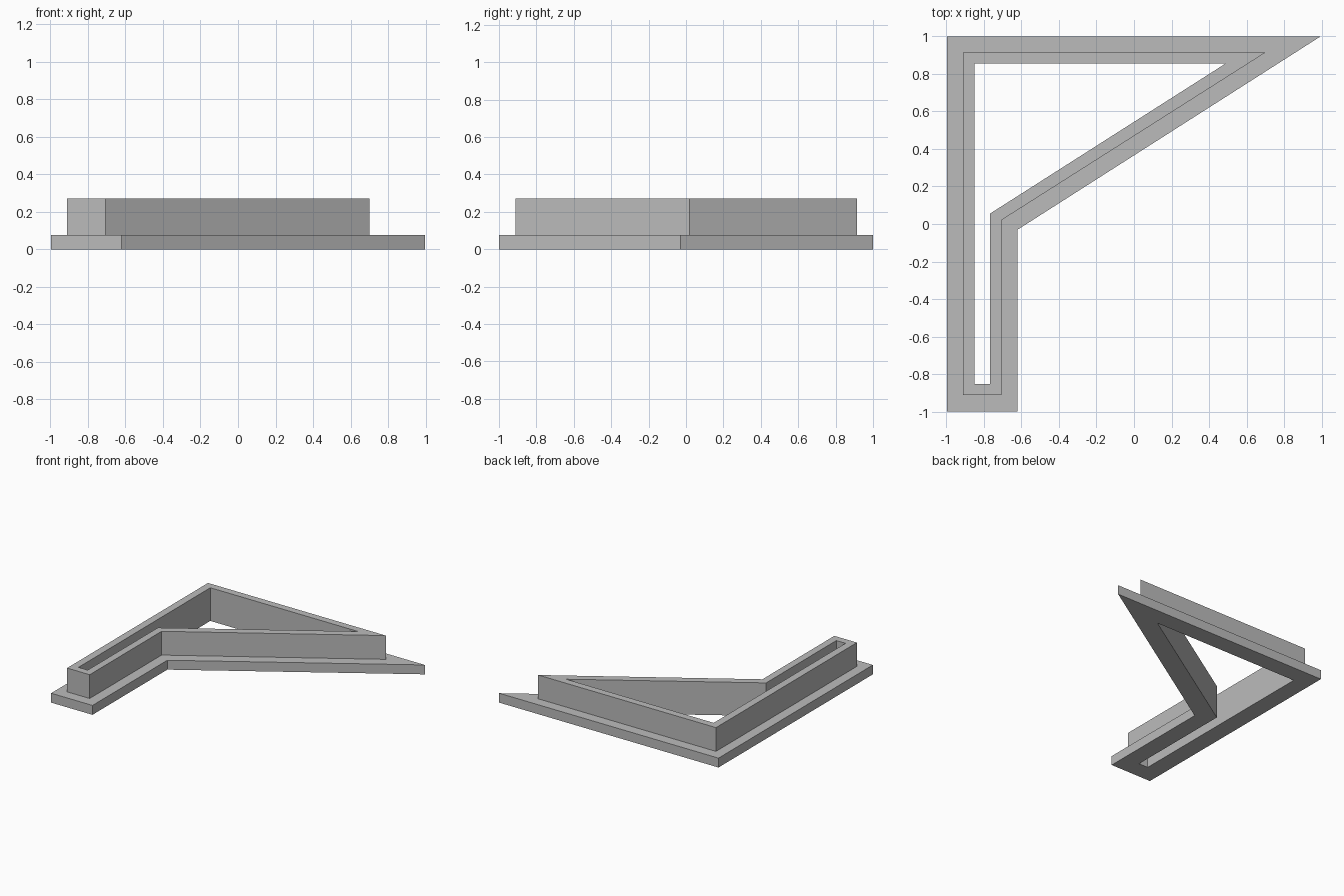
import bpy
import bmesh

cube = bpy.data.objects.get("Cube")
if cube:
    bpy.data.objects.remove(cube, do_unlink=True)

grey = bpy.data.materials.new("plain_grey")
grey.use_nodes = True
colour = (0.5, 0.5, 0.5, 1)
grey.diffuse_color = colour
grey.node_tree.nodes["Principled BSDF"].inputs["Base Color"].default_value = colour

# Nested outlines: flange edge, wall outside, wall inside
flange_edge = [(-.995, -1), (-.62, -1), (-.62, -.03), (.995, 1), (-.995, 1)]
wall_outside = [(-.912, -.912), (-.707, -.912), (-.707, .02), (.701, .914), (-.912, .914)]
opening = [(-.85, -.853), (-.766, -.853), (-.766, .056), (.488, .855), (-.85, .855)]

base, step, top = 0, .077, .272

# Cross-section of the frame, followed around as a closed loop
section = [(flange_edge, base), (flange_edge, step), (wall_outside, step),
           (wall_outside, top), (opening, top), (opening, base)]

bm = bmesh.new()
rings = [[bm.verts.new((x, y, z)) for x, y in outline] for outline, z in section]
for i, ring in enumerate(rings):
    following = rings[(i + 1) % len(rings)]
    for j in range(len(ring)):
        k = (j + 1) % len(ring)
        bm.faces.new((ring[j], ring[k], following[k], following[j]))
bmesh.ops.recalc_face_normals(bm, faces=bm.faces)

mesh = bpy.data.meshes.new("flanged_frame")
bm.to_mesh(mesh)
bm.free()
mesh.materials.append(grey)
frame = bpy.data.objects.new("flanged_frame", mesh)
bpy.context.collection.objects.link(frame)
